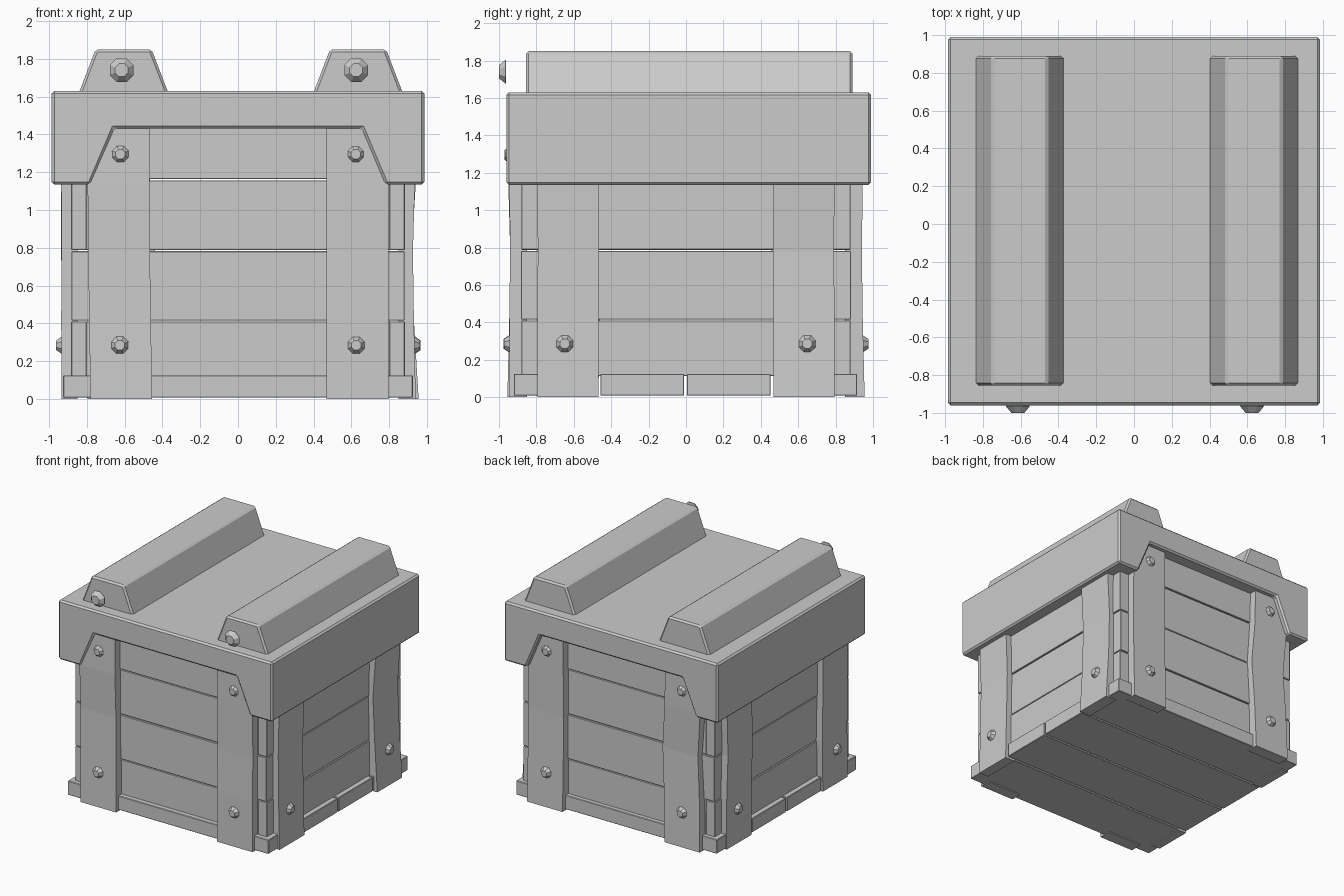
import bpy, bmesh, math
from mathutils import Matrix, Vector

if "Cube" in bpy.data.objects:
    bpy.data.objects.remove(bpy.data.objects["Cube"])


def loft(name, rings, bevel=0.0, angle=0.0):
    """Closed solid through matching point rings, turned about z."""
    bm = bmesh.new()
    rows = [[bm.verts.new(p) for p in ring] for ring in rings]
    n = len(rows[0])
    for a, b in zip(rows, rows[1:]):
        for i in range(n):
            bm.faces.new((a[i], a[(i + 1) % n], b[(i + 1) % n], b[i]))
    bm.faces.new(rows[0])
    bm.faces.new(rows[-1])
    bmesh.ops.recalc_face_normals(bm, faces=bm.faces)
    bmesh.ops.rotate(bm, verts=bm.verts, matrix=Matrix.Rotation(angle, 3, 'Z'))
    me = bpy.data.meshes.new(name)
    bm.to_mesh(me)
    bm.free()
    ob = bpy.data.objects.new(name, me)
    bpy.context.collection.objects.link(ob)
    if bevel:
        mod = ob.modifiers.new("edge_bevel", 'BEVEL')
        mod.width = bevel
        mod.segments = 1
        mod.limit_method = 'ANGLE'
    return ob


def prism(name, profile, y0, y1, bevel=0.0, angle=0.0):
    """x-z profile extruded along y."""
    return loft(name, [[(x, y, z) for x, z in profile] for y in (y0, y1)], bevel, angle)


def board(name, x0, x1, y0, y1, z0, z1, bevel=0.0, angle=0.0):
    return prism(name, [(x0, z0), (x1, z0), (x1, z1), (x0, z1)], y0, y1, bevel, angle)


def bolt(name, x, y, z, r, depth, angle=0.0):
    """Tapered eight-sided head facing -y, base at y."""
    def ring(rad, yy):
        return [(x + rad * math.cos(math.pi / 8 + i * math.pi / 4), yy,
                 z + rad * math.sin(math.pi / 8 + i * math.pi / 4)) for i in range(8)]
    loft(name, [ring(r, y), ring(r, y - depth * 0.1), ring(r * 0.55, y - depth)], 0, angle)


# Lid: cap with a trapezoid cut through front and back
half = [(0.985, 1.63), (0.985, 1.135), (0.78, 1.135), (0.655, 1.43)]
prism("lid", half + [(-x, z) for x, z in reversed(half)], -0.96, 0.99, 0.014)

# Two raised battens on the lid, with bolts at the front
for side, xc in (("left", -0.605), ("right", 0.635)):
    prism(side + "_lid_batten", [(xc - 0.24, 1.61), (xc + 0.24, 1.61),
          (xc + 0.148, 1.85), (xc - 0.148, 1.85)], -0.855, 0.89, 0.014)
    bolt(side + "_batten_bolt", xc - 0.01, -0.962, 1.74, 0.068, 0.038)

# Floor: four planks running across
for i in range(4):
    y0 = -0.92 + i * 0.4625
    board("floor_plank", -0.925, 0.925, y0, y0 + 0.4475, 0.008, 0.125, 0.004)

# Bent corner posts: per wall, two lists of (z, outer depth, sideways shift)
LEVELS = (0.0, 0.42, 0.78, 1.14, 1.44)
BENDS = [
    ([0.955, 0.945, 0.940, 0.950, 0.945], [0.945, 0.945, 0.940, 0.945, 0.945]),
    ([0.940, 0.930, 0.925, 0.935, 0.940], [0.955, 0.930, 0.918, 0.940, 0.945]),
    ([0.955, 0.945, 0.940, 0.945, 0.945], [0.955, 0.945, 0.935, 0.945, 0.945]),
    ([0.932, 0.932, 0.935, 0.935, 0.935], [0.932, 0.935, 0.932, 0.935, 0.935]),
]
SHIFTS = [
    ([0.015, 0.008, 0.003, 0.0, 0.0], [0, 0, 0, 0, 0]),
    ([0.0, 0.0, 0.003, 0.0, 0.0], [0.0, 0.0, -0.005, 0.0, 0.0]),
    ([0.0, 0.0, 0.0, 0.0, 0.0], [0.0, -0.01, -0.03, -0.005, 0.0]),
    ([0.0, 0.0, 0.012, 0.0, 0.0], [0.0, -0.01, 0.0, 0.0, 0.0]),
]
SEAMS = (0.11, 0.413, 0.785, 1.16, 1.5)

for k, wall in enumerate(("front", "right", "back", "left")):
    turn = k * math.pi / 2
    # Horizontal wall planks
    for j, (z0, z1) in enumerate(zip(SEAMS, SEAMS[1:])):
        out = 0.878 + 0.004 * ((j + k) % 2)
        board(wall + "_plank", -0.88, 0.88, -out, -0.80, z0 + 0.003, z1 - 0.003, 0.003, turn)
    for s, depth, shift in zip((-1, 1), BENDS[k], SHIFTS[k]):
        rings = []
        for z, d, dx in zip(LEVELS, depth, shift):
            x0, x1 = s * 0.632 - 0.163 + dx, s * 0.632 + 0.163 + dx
            rings.append([(x0, -d, z), (x1, -d, z), (x1, -0.85, z), (x0, -0.85, z)])
        loft(wall + "_post", rings, 0, turn)
        # Bolts low on every post, and high where the lid is cut away
        low = depth[0] + (depth[1] - depth[0]) * 0.68
        bolt(wall + "_low_bolt", s * (0.625 if k % 2 == 0 else 0.648),
             -low + 0.006, 0.285, 0.05, 0.034, turn)
        if k % 2 == 0:
            bolt(wall + "_high_bolt", s * 0.622, -depth[3] + 0.01, 1.295, 0.05, 0.03, turn)
